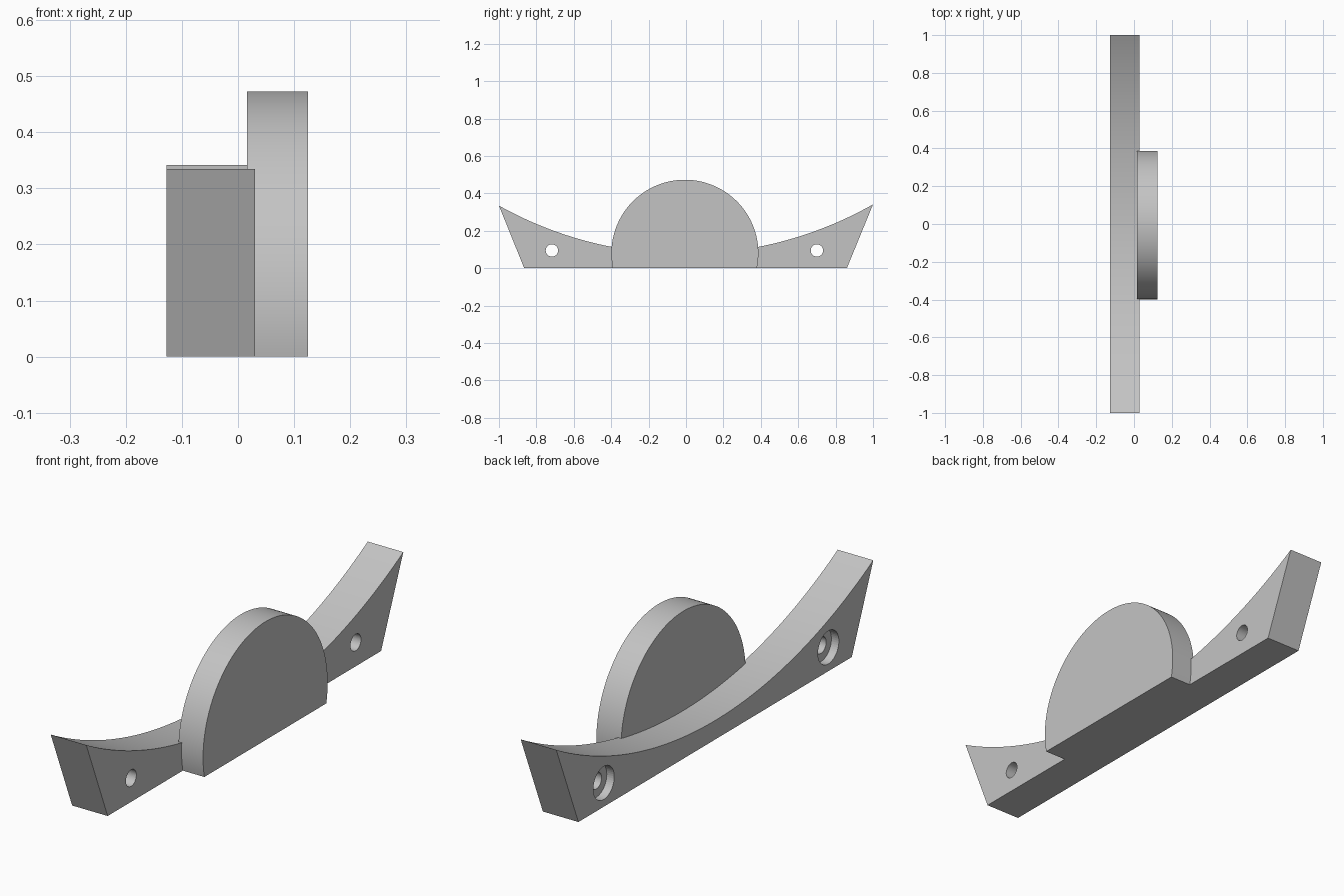
import bpy
import bmesh
from math import sin, cos, asin, sqrt, pi, radians
from mathutils import Matrix

default = bpy.data.objects.get("Cube")
if default:
    bpy.data.objects.remove(default, do_unlink=True)

grey = bpy.data.materials.new("plain grey")
grey.use_nodes = True
COLOUR = (0.55, 0.55, 0.55, 1)
grey.diffuse_color = COLOUR
grey.node_tree.nodes["Principled BSDF"].inputs["Base Color"].default_value = COLOUR

MID = -0.006  # shared centre of both arcs along y


def finish(name, bm):
    """Turn a bmesh into a named grey object."""
    bmesh.ops.recalc_face_normals(bm, faces=bm.faces)
    mesh = bpy.data.meshes.new(name)
    bm.to_mesh(mesh)
    bm.free()
    mesh.materials.append(grey)
    obj = bpy.data.objects.new(name, mesh)
    bpy.context.collection.objects.link(obj)
    return obj


def slab(name, profile, x0, x1):
    """Extrude a (y, z) profile from x0 to x1."""
    bm = bmesh.new()
    face = bm.faces.new([bm.verts.new((x0, y, z)) for y, z in profile])
    moved = bmesh.ops.extrude_face_region(bm, geom=[face])["geom"]
    verts = [v for v in moved if isinstance(v, bmesh.types.BMVert)]
    bmesh.ops.translate(bm, verts=verts, vec=(x1 - x0, 0, 0))
    return finish(name, bm)


def cutter(name, y, z, radius, x0, x1):
    """Hidden cylinder along x used to cut a hole."""
    bm = bmesh.new()
    place = Matrix.Translation(((x0 + x1) / 2, y, z)) @ Matrix.Rotation(pi / 2, 4, "Y")
    bmesh.ops.create_cone(bm, cap_ends=True, segments=48, radius1=radius,
                          radius2=radius, depth=x1 - x0, matrix=place)
    obj = finish(name, bm)
    obj.hide_render = True
    obj.hide_set(True)
    return obj


def smooth(obj):
    bpy.ops.object.select_all(action="DESELECT")
    obj.select_set(True)
    bpy.context.view_layer.objects.active = obj
    bpy.ops.object.shade_smooth_by_angle(angle=radians(30))


# Cradle bar: concave arc on top, ends leaning outwards
LOW, SAG = 0.076, 0.262
R = (1 + SAG ** 2) / (2 * SAG)
STEPS = 64
arc = []
for i in range(STEPS + 1):
    y = 1 - 2 * i / STEPS
    arc.append((y, LOW + R - sqrt(R ** 2 - (y - MID) ** 2)))
bar = slab("cradle_bar", arc + [(-0.865, 0), (0.86, 0)], -0.127, 0.03)

# Counterbored screw holes, wide side on the -x face
for side, y in (("front", -0.717), ("back", 0.7)):
    for part, radius, x1 in (("hole", 0.033, 0.1), ("counterbore", 0.066, -0.094)):
        tool = cutter(f"{side}_{part}_cutter", y, 0.095, radius, -0.2, x1)
        cut = bar.modifiers.new(f"{side} {part}", "BOOLEAN")
        cut.operation = "DIFFERENCE"
        cut.solver = "EXACT"
        cut.object = tool
smooth(bar)

# Round plate: disc cut flat at the base
RADIUS, HEIGHT = 0.393, 0.08
start = -asin(HEIGHT / RADIUS)
sweep = pi - 2 * start
rim = []
for i in range(97):
    a = start + sweep * i / 96
    rim.append((MID + RADIUS * cos(a), HEIGHT + RADIUS * sin(a)))
plate = slab("round_plate", rim, 0.016, 0.125)
smooth(plate)
